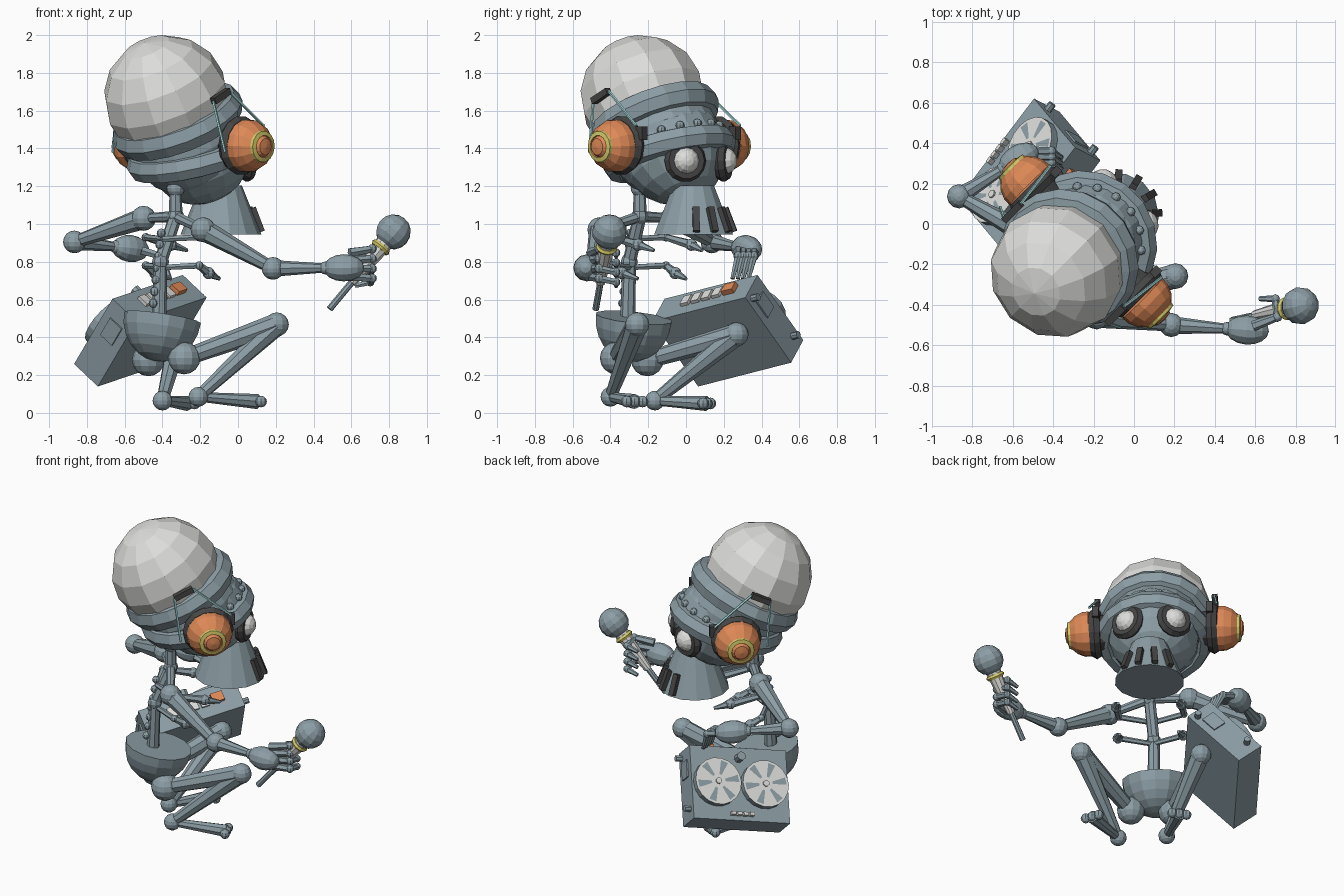
import bpy, bmesh
from math import sin, cos, pi, radians, atan2
from mathutils import Vector, Matrix

cube = bpy.data.objects.get("Cube")
if cube:
    bpy.data.objects.remove(cube)


def material(name, rgb):
    m = bpy.data.materials.new(name)
    m.use_nodes = True
    m.diffuse_color = (*rgb, 1)
    m.node_tree.nodes["Principled BSDF"].inputs["Base Color"].default_value = (*rgb, 1)
    return m


BODY = material("blue grey metal", (.265, .345, .38))
PALE = material("pale grey", (.72, .72, .705))
DARK = material("charcoal", (.06, .06, .062))
ORANGE = material("orange", (.73, .25, .095))
YELLOW = material("dull yellow", (.66, .59, .14))
CYAN = material("wire cyan", (.38, .70, .71))


def finish(name, bm, mats, M):
    bmesh.ops.recalc_face_normals(bm, faces=bm.faces)
    me = bpy.data.meshes.new(name)
    bm.to_mesh(me)
    bm.free()
    for m in mats:
        me.materials.append(m)
    ob = bpy.data.objects.new(name, me)
    ob.matrix_world = M
    bpy.context.collection.objects.link(ob)
    return ob


def aim(loc, direction):
    q = Vector(direction).to_track_quat('Z', 'Y')
    return Matrix.Translation(Vector(loc)) @ q.to_matrix().to_4x4()


def lathe(name, prof, mats, M, seg=12, closed=False, ids=None):
    """Spin (radius, height) pairs round local z; ids gives a material per band."""
    bm = bmesh.new()
    rings = [[bm.verts.new((r * cos(2 * pi * k / seg), r * sin(2 * pi * k / seg), z))
              for k in range(seg)] for r, z in prof]
    n = len(prof)
    for i in range(n if closed else n - 1):
        a, b = rings[i], rings[(i + 1) % n]
        for k in range(seg):
            f = bm.faces.new((a[k], a[(k + 1) % seg], b[(k + 1) % seg], b[k]))
            f.material_index = ids[i] if ids else 0
    bmesh.ops.remove_doubles(bm, verts=bm.verts, dist=1e-5)
    return finish(name, bm, mats, M)


def ball(name, loc, r, mat=BODY, M=None, seg=12, rings=8, scale=(1, 1, 1)):
    prof = [(r * sin(pi * i / rings), -r * cos(pi * i / rings)) for i in range(rings + 1)]
    M = Matrix.Translation(Vector(loc)) if M is None else M
    return lathe(name, prof, [mat], M @ Matrix.Diagonal((*scale, 1)), seg)


def ring(name, M, R, r, mat=BODY, seg=18, minor=7, tall=1):
    prof = [(R + r * cos(2 * pi * i / minor), tall * r * sin(2 * pi * i / minor)) for i in range(minor)]
    return lathe(name, prof, [mat], M, seg, closed=True)


def rod(name, a, b, r1, r2, mat=BODY, seg=8):
    a, b = Vector(a), Vector(b)
    n = (b - a).length
    return lathe(name, [(0, 0), (r1, 0), (r2, n), (0, n)], [mat], aim(a, b - a), seg)


def chain(name, pts, radii, mat=BODY, seg=6):
    for i in range(len(pts) - 1):
        rod(name, pts[i], pts[i + 1], radii[i], radii[i + 1], mat, seg)
    for p, r in zip(pts[1:-1], radii[1:-1]):
        ball(name + "_joint", p, r * 1.25, mat, seg=8, rings=6)


def box(name, M, loc, size, mat=BODY):
    bm = bmesh.new()
    bmesh.ops.create_cube(bm, size=1)
    return finish(name, bm, [mat], M @ Matrix.Translation(Vector(loc)) @ Matrix.Diagonal((*size, 1)))


# Figure frame: d runs sideways, s runs forwards along the facing direction
TURN = Matrix.Rotation(radians(-45), 4, 'Z')
MID = -.106


def pt(d, s, z):
    return TURN @ Vector((d, s, z))


def head(s, z, tilt=27):
    return Matrix.Translation(pt(MID, s, z)) @ TURN @ Matrix.Rotation(radians(tilt), 4, 'X')


# Head: dome, two bands, face and snout
ball("cranium", 0, .335, PALE, head(-.43, 1.667, 29), 12, 8)
ring("upper_band", head(-.345, 1.545, 28), .295, .068, tall=1.15)
ball("head_core", 0, .305, BODY, head(-.28, 1.45), 18, 10)
ring("brow_band", head(-.23, 1.37, 18), .30, .062, tall=1.1)
ball("face", 0, .285, BODY, head(-.20, 1.385), 16, 10)
for i in range(6):
    a = radians(90 + (i - 2.5) * 21)
    ball("brow_bolt", head(-.225, 1.43, 20) @ Vector((.28 * cos(a), .28 * sin(a), .01)), .024, seg=8, rings=6)
SNOUT = Vector((-.09, .04, .945))
lathe("snout", [(0, 0), (.214, 0), (.11, .26), (0, .26)], [BODY], Matrix.Translation(SNOUT), 14)
for az in (4, 31, 59, 86):
    M = Matrix.Translation(SNOUT) @ Matrix.Rotation(radians(az), 4, 'Z')
    M = M @ Matrix.Translation((.193, 0, .078)) @ Matrix.Rotation(radians(-21), 4, 'Y')
    box("snout_vent", M, (0, 0, 0), (.03, .036, .135), DARK)

# Goggle eyes
for side in (-1, 1):
    p = pt(MID + side * .142, .03, 1.335)
    out = pt(side * .5, .86, .02)
    ring("goggle_rim", aim(p, out), .08, .034, DARK, 14, 6)
    ball("eye", 0, .075, PALE, aim(p, out), 12, 8)

# Headphones with wire braces
CUP = [(.14, 0), (.138, .04), (.118, .085), (.086, .118), (.083, .133), (.060, .138),
       (.057, .132), (.044, .148), (0, .155)]
for side in (-1, 1):
    def ear(off, s, z):
        return pt(MID + side * off, s, z)
    M = aim(ear(.395, -.23, 1.415), pt(side, 0, -.04))
    lathe("ear_cup", CUP, [ORANGE, YELLOW], M, 14, ids=[0, 0, 0, 1, 1, 0, 0, 0])
    ring("ear_cushion", aim(ear(.36, -.23, 1.415), pt(side, 0, 0)), .12, .038, DARK, 14, 6)
    lathe("ear_mount", [(.10, -.1), (.12, 0)], [DARK], aim(ear(.36, -.23, 1.415), pt(side, 0, 0)), 12)
    box("ear_hinge", TURN, (MID + side * .35, -.09, 1.48), (.04, .05, .07), DARK)
    a, b = ear(.36, -.44, 1.65), ear(.36, -.325, 1.705)
    box("brace_clip", aim((a + b) / 2, b - a), (0, 0, 0), (.035, .035, .125), DARK)
    for u, v in ((a, ear(.42, -.41, 1.38)), (b, ear(.39, -.09, 1.52))):
        rod("brace_wire", u, v, .008, .008, CYAN, 5)

# Spine, neck, collarbones and ribs
NECK = Vector((-.33, -.245, 1.04))
chain("spine", [(-.42, -.31, .45), (-.41, -.30, .8), NECK, (-.33, -.245, 1.3)], [.04, .036, .036, .03], seg=8)
ball("neck_joint", (-.33, -.245, 1.19), .048)
for i in range(7):
    ball("vertebra", pt(-.08, -.555 + .01 * i, .58 + .062 * i), .024, seg=8, rings=6)
for z, reach, width in ((.92, -.13, .2), (.77, -.25, .2)):
    for side in (-1, 1):
        pts = [pt(-.07, -.49, z), pt(-.07 + side * width, -.42, z + .01), pt(-.07 + side * width, reach - .1, z - .03),
               pt(-.07 + side * width * .9, reach, z - .06)]
        chain("rib", pts, [.016, .018, .026, .01])

# Arms
L_SH, L_EL, L_HAND = Vector((-.185, -.456, .97)), Vector((.185, -.50, .765)), Vector((.56, -.525, .768))
R_SH, R_EL, R_HAND = Vector((-.50, -.07, 1.03)), Vector((-.866, .137, .905)), Vector((-.57, .32, .87))
for side, sh, el, hand in (("left", L_SH, L_EL, L_HAND), ("right", R_SH, R_EL, R_HAND)):
    wrist = el.lerp(hand, .74)
    rod(side + "_collarbone", NECK, sh, .03, .025)
    ball(side + "_shoulder", sh, .066)
    rod(side + "_upper_arm", sh, el, .058, .032)
    ball(side + "_elbow", el, .06)
    rod(side + "_forearm", el, wrist, .044, .024)
    ball(side + "_wrist", wrist, .034)
    ball(side + "_hand", 0, .072, BODY, aim(hand, hand - el), scale=(1, 1, 1.5))
for i in range(4):
    b = L_HAND + Vector((.03, .02, .08 - .042 * i))
    m = b + Vector((.12, .045, .02 - .01 * i))
    chain("left_finger", [b, m, m + Vector((-.01, .09, -.02)), m + Vector((-.09, .09, -.04))],
          [.026, .02, .018, .012])
    b = R_HAND + Vector((.06, .04 - .028 * i, -.01))
    m = b + Vector((.10, .0, -.03))
    chain("right_finger", [b, m, m + Vector((.05, -.03, -.12))], [.024, .02, .012])

# Microphone
TIP, TOP = Vector((.485, -.478, .55)), Vector((.823, -.405, .958))
AX = TOP - TIP
ball("microphone_head", 0, .093, BODY, aim(TOP, AX))
rod("microphone_handle", TIP + AX * .34, TIP + AX * .85, .026, .047, PALE, 10)
rod("microphone_tail", TIP, TIP + AX * .36, .018, .018)
ring("microphone_collar", aim(TIP + AX * .80, AX), .042, .016, YELLOW, 12, 6)

# Pelvis and legs
bowl = [(.206 * sin(pi * i / 12), -.235 * cos(pi * i / 12)) for i in range(7)] + [(0, 0)]
lathe("pelvis", bowl, [BODY], aim((-.40, -.275, .505), (.15, .11, 1)), 14)
LEGS = {"left": ((-.285, -.37, .29), (.205, -.258, .468), (-.21, -.4, .085), (.105, -.272, .06)),
        "right": ((-.475, -.205, .28), (-.31, .267, .415), (-.40, -.165, .065), (-.27, .11, .05))}
for side, pts in LEGS.items():
    hip, knee, ankle, toe = map(Vector, pts)
    ball(side + "_hip", hip, .086)
    rod(side + "_thigh", hip, knee, .045, .06)
    ball(side + "_knee", knee, .064)
    rod(side + "_shin", knee, ankle, .06, .032)
    ball(side + "_ankle", ankle, .052)
    rod(side + "_foot", ankle, toe, .025, .04)
    across = (toe - ankle).cross(Vector((0, 0, 1))).normalized()
    for k in (-1, 0, 1):
        ball(side + "_toe", toe + across * k * .045, .031, seg=8, rings=6)

# Tape recorder: local x is its length (towards the rear), y its height, z its reel face
X = -Vector((.59, .78, .20)).normalized()
Y = Vector((.433, -.519, .736))
Y = (Y - X * Y.dot(X)).normalized()
CASE = Matrix((X, Y, X.cross(Y))).transposed().to_4x4()
CASE.translation = (-.517, .2215, .435)
box("recorder_case", CASE, (0, 0, 0), (.63, .468, .185))
for x in (-.155, .155):
    M = CASE @ Matrix.Translation((x, 0, .09))
    reel = lathe("reel", [(.15, 0), (.15, .045), (.136, .045), (.045, .045), (0, .045)], [BODY, PALE], M, 18)
    # pale face with six body-coloured slots between hub and rim
    for f in reel.data.polygons:
        c = f.center
        slot = int((atan2(c.y, c.x) + pi) / (2 * pi) * 18) % 3 == 0
        if c.z > .04:
            f.material_index = 0 if slot and .05 < c.xy.length < .12 else 1
    rod("reel_hub", M @ Vector((0, 0, .04)), M @ Vector((0, 0, .055)), .02, .02, PALE, 8)
rod("reel_knob", CASE @ Vector((0, .165, .08)), CASE @ Vector((0, .165, .15)), .028, .028)
for i in range(4):
    box("grey_key", CASE, (i * .07 - .085, .24, .01), (.052, .025, .065), PALE)
    box("front_key", CASE, (i * .04 - .06, -.195, .10), (.03, .02, .045), PALE)
box("record_key", CASE, (-.17, .245, .01), (.075, .035, .06), ORANGE)
box("front_panel", CASE, (-.317, .10, 0), (.014, .11, .09))
box("rear_panel", CASE, (.317, .08, 0), (.014, .12, .09))
for y, z in ((-.16, .04), (.19, -.05)):
    rod("end_knob", CASE @ Vector((-.3, y, z)), CASE @ Vector((-.355, y, z)), .02, .02)
